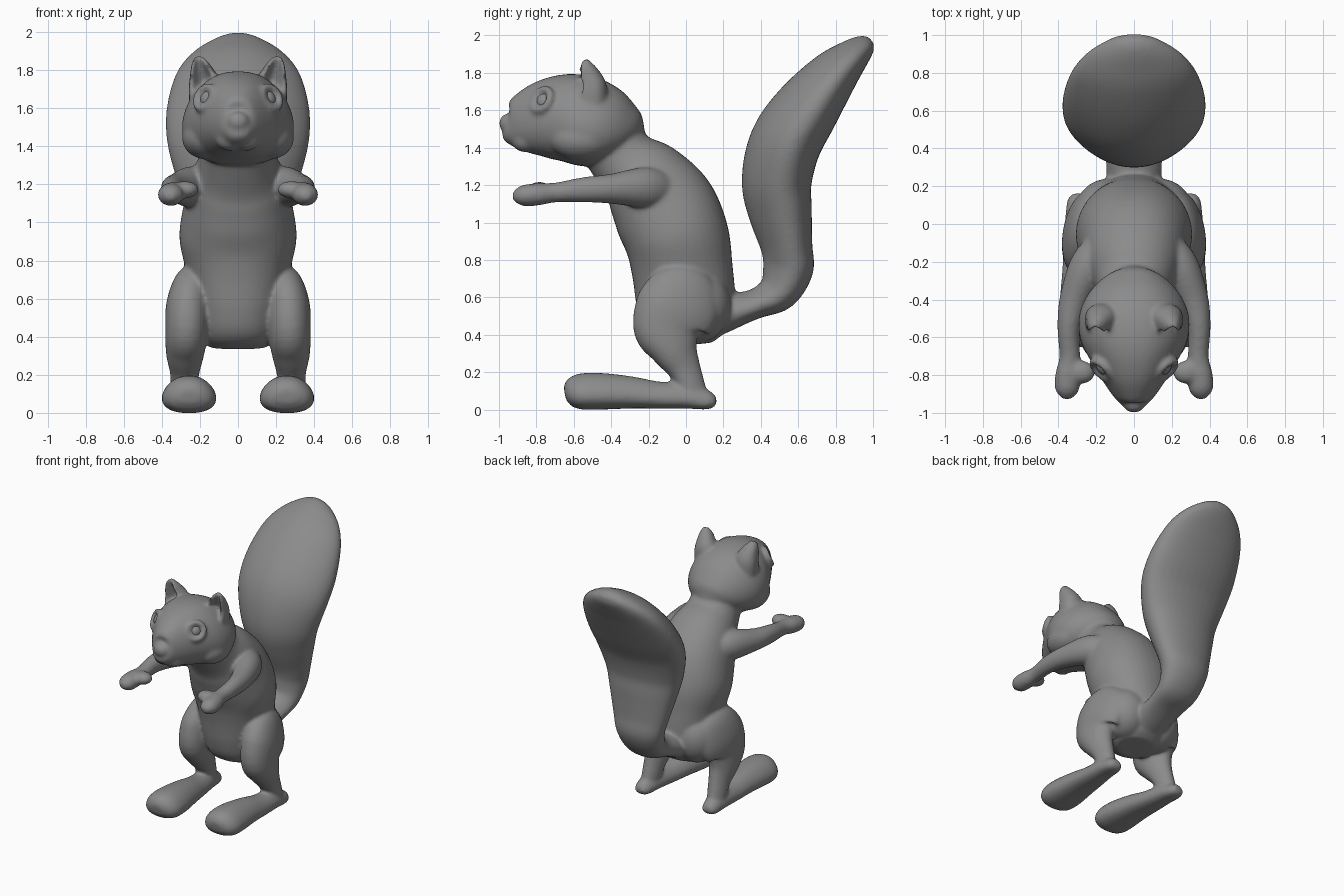
import bpy, bmesh, math
from mathutils import Vector, Matrix

body = bmesh.new()


def spline(st, n=5):
    """Catmull-Rom through stations (x, y, z, half width, half depth)."""
    p = [Vector(s) for s in st]
    p = [2 * p[0] - p[1]] + p + [2 * p[-1] - p[-2]]
    out = []
    for i in range(1, len(p) - 2):
        a, b, c, d = p[i - 1:i + 3]
        for k in range(n):
            t = k / n
            out.append(0.5 * (2 * b + (c - a) * t + (2 * a - 5 * b + 4 * c - d) * t * t
                              + (3 * b - a - 3 * c + d) * t ** 3))
    return out + [p[-2]]


def loft(bm, st, pear=0.0, cup=False, power=1.0, sides=(1,), seg=40):
    """Closed tube. pear narrows the +v side, cup hollows the -v side."""
    pts = spline(st)
    c = [Vector(q[:3]) for q in pts]
    for s in sides:
        rings = []
        for i, q in enumerate(pts):
            t = (c[min(i + 1, len(c) - 1)] - c[max(i - 1, 0)]).normalized()
            u = (Vector((1, 0, 0)) - t * t.x).normalized()
            v = t.cross(u)
            ring = []
            for k in range(seg):
                ang = 2 * math.pi * k / seg
                ca, sa = math.cos(ang), math.sin(ang)
                ca = math.copysign(abs(ca) ** power, ca)
                w = ca * (1 - pear * sa) * max(q[3], 0.005)
                d = 4 * sa * (1 + sa) if cup and sa < 0 else sa
                pos = c[i] + u * w + v * d * max(q[4], 0.005)
                ring.append(bm.verts.new((pos.x * s, pos.y, pos.z)))
            rings.append(ring)
        for r0, r1 in zip(rings, rings[1:]):
            for k in range(seg):
                j = (k + 1) % seg
                bm.faces.new((r0[k], r0[j], r1[j], r1[k]))
        bm.faces.new(rings[0])
        bm.faces.new(rings[-1])


def blob(bm, loc, rad, sides=(1,)):
    for s in sides:
        m = Matrix.Translation((loc[0] * s, loc[1], loc[2])) @ Matrix.Diagonal((*rad, 1))
        bmesh.ops.create_uvsphere(bm, u_segments=32, v_segments=20, radius=1, matrix=m)


def eyelid(bm, loc, normal, R, r):
    """Raised ring around each eye."""
    for s in (1, -1):
        rot = Vector((normal[0] * s, normal[1], normal[2])).to_track_quat('Z', 'Y').to_matrix()
        o = Vector((loc[0] * s, loc[1], loc[2]))
        g = [[bm.verts.new(o + rot @ Vector(((R + r * math.cos(b)) * math.cos(a),
                                             (R + r * math.cos(b)) * math.sin(a), r * math.sin(b))))
              for b in [j * math.tau / 12 for j in range(12)]]
             for a in [i * math.tau / 32 for i in range(32)]]
        for i in range(32):
            for j in range(12):
                k, l = (i + 1) % 32, (j + 1) % 12
                bm.faces.new((g[i][j], g[k][j], g[k][l], g[i][l]))


fur = bpy.data.materials.new("dark_grey")
fur.diffuse_color = (.26, .26, .26, 1)


def finish(name, bm):
    bmesh.ops.recalc_face_normals(bm, faces=bm.faces)
    for f in bm.faces:
        f.smooth = True
    me = bpy.data.meshes.new(name)
    bm.to_mesh(me)
    bm.free()
    me.materials.append(fur)
    ob = bpy.data.objects.new(name, me)
    bpy.context.collection.objects.link(ob)
    return ob


LR = (1, -1)

# torso and neck
loft(body, [(0, .02, .345, .15, .12), (0, .015, .39, .20, .19), (0, .005, .47, .225, .245),
            (0, 0, .57, .245, .265), (0, -.02, .75, .275, .27), (0, -.05, .92, .308, .28),
            (0, -.12, 1.08, .287, .28), (0, -.22, 1.22, .25, .24), (0, -.33, 1.33, .20, .185),
            (0, -.42, 1.45, .18, .17)], power=.9)
# rump
blob(body, (.14, .055, .555), (.175, .185, .2), LR)

# head, from nape to muzzle
head = [(-.24, 1.40, 1.49, .06), (-.27, 1.37, 1.55, .125), (-.32, 1.34, 1.63, .20),
        (-.40, 1.305, 1.715, .26), (-.5, 1.295, 1.77, .29), (-.62, 1.32, 1.795, .277),
        (-.75, 1.34, 1.765, .215), (-.87, 1.37, 1.695, .14), (-.94, 1.41, 1.63, .085),
        (-.97, 1.48, 1.57, .04)]
loft(body, [(0, y, (a + b) / 2, w, (b - a) / 2) for y, a, b, w in head], pear=.14, power=.85)

# cheeks, nose, muzzle and eyelids
blob(body, (.172, -.56, 1.445), (.122, .17, .112), LR)
blob(body, (0, -.95, 1.53), (.06, .05, .053))
blob(body, (.04, -.86, 1.435), (.075, .07, .06), LR)
eyelid(body, (.173, -.772, 1.655), (.64, -.66, .38), .061, .021)

# cupped ears
loft(body, [(.165, -.49, 1.65, .092, .072), (.175, -.495, 1.73, .085, .07),
            (.19, -.515, 1.79, .064, .056), (.203, -.535, 1.84, .042, .038),
            (.208, -.54, 1.876, .018, .018)], cup=True, sides=LR)

# arms and hands
loft(body, [(.14, -.07, 1.16, .07, .08), (.235, -.21, 1.185, .10, .11), (.315, -.4, 1.18, .08, .08),
            (.345, -.55, 1.175, .061, .067), (.34, -.7, 1.16, .055, .053), (.35, -.8, 1.15, .067, .06),
            (.355, -.88, 1.143, .063, .054), (.358, -.927, 1.14, .025, .022)], sides=LR)
blob(body, (.28, -.785, 1.172), (.075, .062, .046), LR)

# legs
loft(body, [(.20, .02, .76, .05, .07), (.235, .0, .68, .095, .17), (.26, -.045, .55, .115, .22),
            (.27, -.09, .43, .11, .195), (.278, -.06, .32, .099, .13), (.28, -.01, .22, .077, .09),
            (.285, .03, .12, .068, .075), (.29, .05, .05, .06, .07)], pear=-.18, sides=LR)

# feet, from heel to toe
foot = [(.163, .025, .07, .296, .035), (.12, .0, .10, .293, .062), (0, .005, .14, .285, .08),
        (-.15, .005, .15, .275, .098), (-.3, .005, .178, .265, .118), (-.45, .0, .195, .258, .138),
        (-.56, .0, .193, .257, .138), (-.62, .015, .165, .257, .108), (-.648, .05, .12, .257, .055)]
loft(body, [(x, y, (a + b) / 2, w, (b - a) / 2) for y, a, b, x, w in foot],
     pear=.2, power=.85, sides=LR)

# tail, flatter on the back face
loft(body, [(0, .08, .46, .12, .10), (0, .22, .52, .14, .10), (0, .37, .565, .15, .08),
            (0, .49, .63, .165, .11), (0, .545, .75, .19, .135), (0, .54, .86, .22, .137),
            (0, .505, 1.05, .27, .17), (0, .485, 1.22, .315, .187), (0, .53, 1.42, .363, .192),
            (0, .64, 1.60, .37, .178), (0, .78, 1.78, .325, .138), (0, .885, 1.885, .245, .097),
            (0, .96, 1.95, .135, .06), (0, .99, 1.975, .05, .025)], pear=-.2)

# fuse everything into one soft skin
ob = finish("squirrel_body", body)
rm = ob.modifiers.new("fuse", 'REMESH')
rm.mode = 'VOXEL'
rm.voxel_size = .011
rm.use_smooth_shade = True
sm = ob.modifiers.new("soften", 'SMOOTH')
sm.factor = .5
sm.iterations = 12

# eyeballs
eyes = bmesh.new()
blob(eyes, (.146, -.748, 1.642), (.053, .053, .053), LR)
finish("eyes", eyes)
